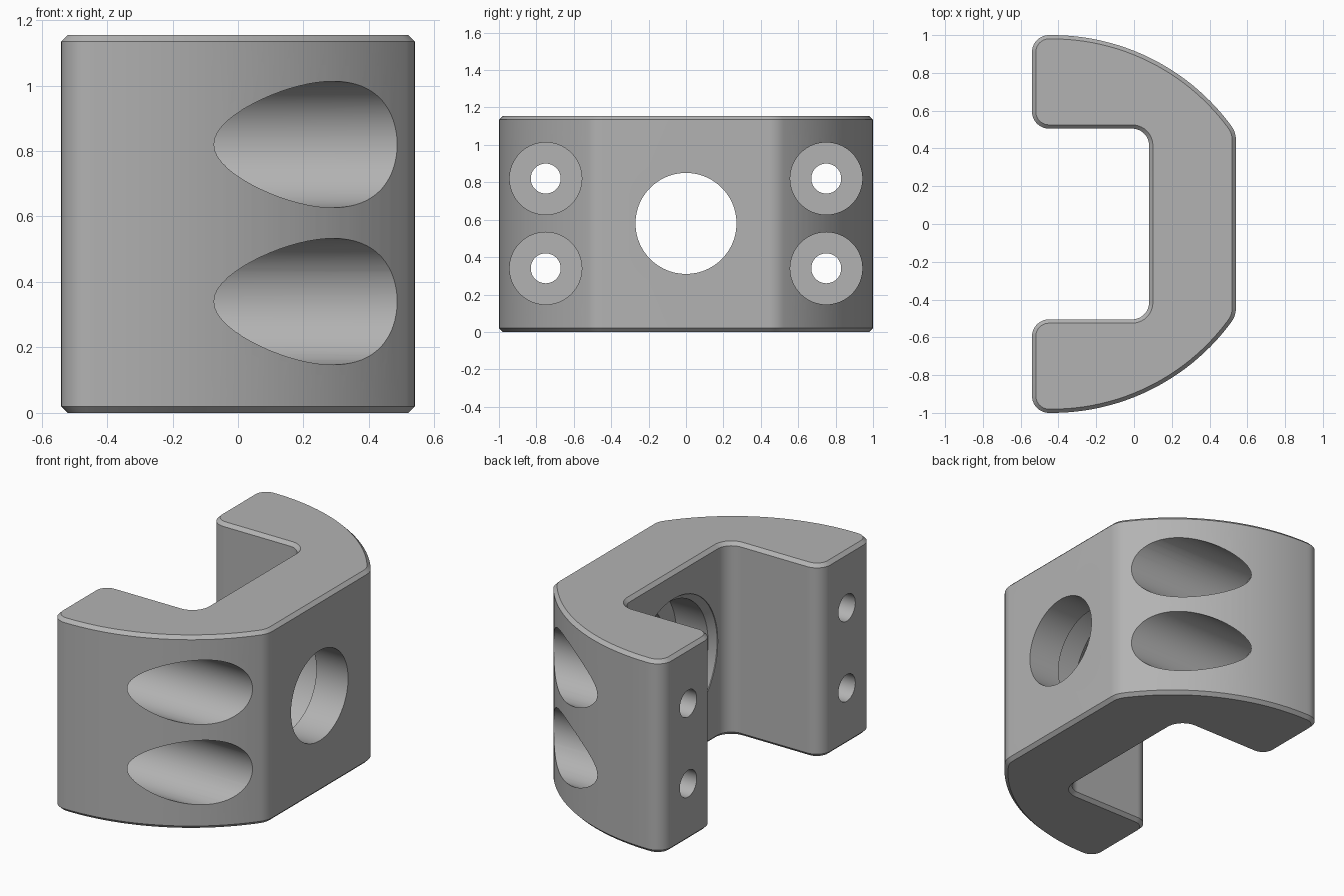
import bpy, bmesh, math
from mathutils import Vector

if "Cube" in bpy.data.objects:
    bpy.data.objects.remove(bpy.data.objects["Cube"])

H = 1.155       # height
CH = 0.02       # rim chamfer
grey = bpy.data.materials.new("grey")
grey.diffuse_color = (0.45, 0.45, 0.45, 1)
grey.use_nodes = True
grey.node_tree.nodes["Principled BSDF"].inputs["Base Color"].default_value = grey.diffuse_color


def fillet(points):
    """Round each (x, y, radius) corner of a closed outline."""
    out = []
    n = len(points)
    for i, (x, y, r) in enumerate(points):
        p = Vector((x, y))
        if r == 0:
            out.append(p)
            continue
        a = (Vector(points[i - 1][:2]) - p).normalized()
        b = (Vector(points[(i + 1) % n][:2]) - p).normalized()
        half = a.angle(b) / 2
        centre = p + (a + b).normalized() * (r / math.sin(half))
        start = p + a * (r / math.tan(half)) - centre
        end = p + b * (r / math.tan(half)) - centre
        turn = math.atan2(start.x * end.y - start.y * end.x, start.dot(end))
        for k in range(11):
            t = turn * k / 10
            c, s = math.cos(t), math.sin(t)
            out.append(centre + Vector((c * start.x - s * start.y,
                                        s * start.x + c * start.y)))
    return out


def inset(pts, d):
    """Move a counter-clockwise outline inward by d."""
    res = []
    n = len(pts)
    for i, p in enumerate(pts):
        e1 = (p - pts[i - 1]).normalized()
        e2 = (pts[(i + 1) % n] - p).normalized()
        n1, n2 = Vector((-e1.y, e1.x)), Vector((-e2.y, e2.x))
        res.append(p + (n1 + n2) * (d / (1 + n1.dot(n2))))
    return res


def make_object(name, rings):
    """Skin a stack of equal rings and cap both ends."""
    bm = bmesh.new()
    loops = [[bm.verts.new(v) for v in ring] for ring in rings]
    n = len(loops[0])
    for lo, hi in zip(loops, loops[1:]):
        for i in range(n):
            j = (i + 1) % n
            bm.faces.new((lo[i], lo[j], hi[j], hi[i]))
    bm.faces.new(loops[0][::-1])
    bm.faces.new(loops[-1])
    bmesh.ops.recalc_face_normals(bm, faces=bm.faces)
    me = bpy.data.meshes.new(name)
    bm.to_mesh(me)
    bm.free()
    me.materials.append(grey)
    ob = bpy.data.objects.new(name, me)
    bpy.context.collection.objects.link(ob)
    return ob


def bore(name, y, z, steps, seg=64):
    """Stepped round cutter along x from (x, radius) pairs."""
    rings = [[(x, y + r * math.cos(2 * math.pi * k / seg),
               z + r * math.sin(2 * math.pi * k / seg)) for k in range(seg)]
             for x, r in steps]
    return make_object(name, rings)


# C-shaped outline: upper half, then mirrored in y
arc = []
for k in range(25):
    t = math.radians(38 + 52 * k / 24)
    arc.append((-0.435 + 1.18 * math.cos(t), -0.18 + 1.18 * math.sin(t), 0))
upper = [(0.54, 0.487, 0.13)] + arc + [
    (-0.54, 1.0, 0.09), (-0.54, 0.505, 0.09), (0.08, 0.505, 0.09)]
lower = [(x, -y, r) for x, y, r in reversed(upper)]
outline = fillet(upper + lower)
clean = [p for i, p in enumerate(outline) if (p - outline[i - 1]).length > 1e-4]
small = inset(clean, CH)

# Clamp body with chamfered top and bottom rims
body = make_object("clamp_body", [
    [(p.x, p.y, z) for p in ring]
    for ring, z in ((small, 0), (clean, CH), (clean, H - CH), (small, H))])

# Central bore with a wider recess on the inside
cutters = [bore("centre_bore_cutter", 0, 0.58, [
    (-0.1, 0.415), (0.085, 0.415), (0.12, 0.38), (0.33, 0.38),
    (0.33, 0.27), (0.7, 0.27)], 96)]
# Four counterbored screw holes
for y in (-0.75, 0.75):
    for z in (0.34, 0.82):
        cutters.append(bore("screw_hole_cutter", y, z, [
            (-0.7, 0.08), (-0.29, 0.08), (-0.29, 0.193), (0.8, 0.193)]))

for c in cutters:
    m = body.modifiers.new("cut", 'BOOLEAN')
    m.operation = 'DIFFERENCE'
    m.solver = 'EXACT'
    m.object = c
bpy.context.view_layer.objects.active = body
body.select_set(True)
for m in list(body.modifiers):
    bpy.ops.object.modifier_apply(modifier=m.name)
for c in cutters:
    bpy.data.objects.remove(c, do_unlink=True)
bpy.ops.object.shade_smooth_by_angle(angle=math.radians(30))
